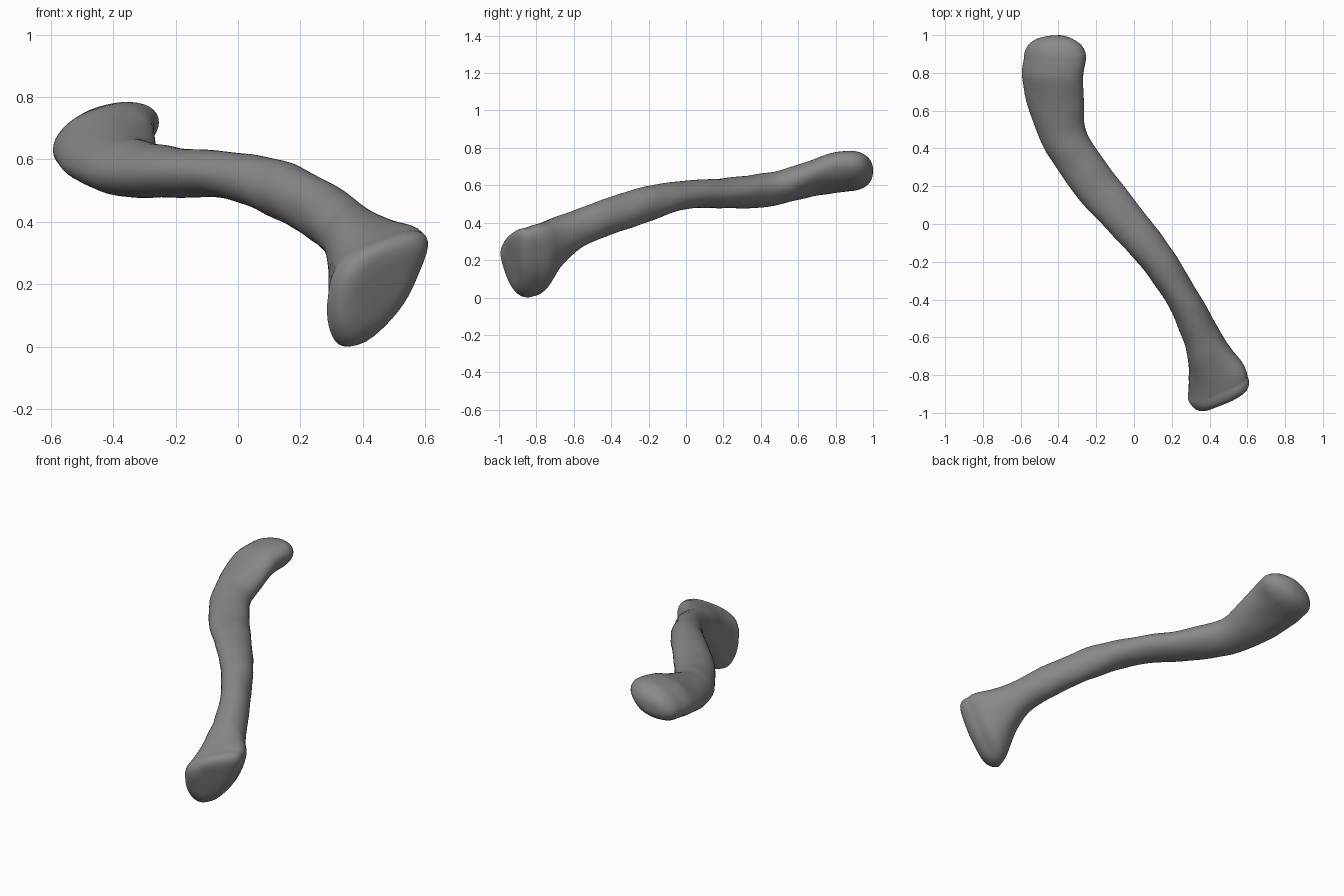
import bpy, bmesh, math
from mathutils import Vector, noise

cube = bpy.data.objects.get("Cube")
if cube:
    bpy.data.objects.remove(cube, do_unlink=True)

SEGMENTS = 40
STEPS = 6

# Stations along the shaft: x, y, z, half width, half height, heading in degrees
STATIONS = [
    (-.42, .88, .678, .165, .1, 0),
    (-.43, .77, .665, .163, .1, 2),
    (-.41, .62, .623, .147, .09, 9),
    (-.355, .43, .575, .118, .092, 24),
    (-.207, .21, .56, .117, .08, 38),
    (-.03, 0, .55, .103, .075, 41),
    (.135, -.2, .505, .092, .095, 36),
    (.26, -.4, .438, .086, .097, 31),
    (.35, -.58, .368, .097, .097, 29),
    (.395, -.7, .295, .118, .124, 27),
    (.42, -.79, .212, .145, .166, 26),
    (.425, -.86, .182, .157, .166, 25),
]


def blend(a, b, c, d, t):
    """Smooth interpolation between stations b and c."""
    return [q + .5 * t * (r - p + t * (2*p - 5*q + 4*r - s + t * (3*(q - r) + s - p)))
            for p, q, r, s in zip(a, b, c, d)]


def ramp(value, start, end):
    """Eased rise from zero at start to one at end."""
    t = min(max((value - start) / (end - start), 0), 1)
    return t * t * (3 - 2 * t)


def power(value, exponent):
    return math.copysign(abs(value) ** exponent, value)


def heading_vector(degrees):
    angle = math.radians(degrees)
    return Vector((math.sin(angle), -math.cos(angle), 0))


def section(station):
    """Ring of points, oval in the shaft and triangular at the flared front end."""
    x, y, z, width, height, heading = station
    forward = heading_vector(heading)
    across = Vector((-forward.y, forward.x, 0))
    flare = ramp(y, -.58, -.86)
    tilt = .25 * ramp(y, .1, .75) + .28 * flare
    lean = .3 * ramp(y, -.25, -.65)
    taper = .5 * flare
    ring = []
    for i in range(SEGMENTS):
        angle = math.tau * i / SEGMENTS
        c, s = math.cos(angle), math.sin(angle)
        # Squarer top, slightly fuller sides below
        if s > 0:
            c, s = power(c, 1 - .6 * taper), power(s, 1 - .6 * taper)
        else:
            c = power(c, 1 - .4 * taper)
        u = width * (c * (1 + .5 * taper * s) + .4 * taper * s)
        v = height * s
        ring.append(Vector((x, y, z + v + tilt * u)) + across * u + forward * lean * v)
    return ring


def dome(ring, direction, depth, flatness):
    """Rings that close an end with a rounded cap, nearest first."""
    centre = sum(ring, Vector()) / len(ring)
    caps = []
    for k in range(1, STEPS * 2):
        angle = math.pi / 2 * k / (STEPS * 2)
        scale = math.cos(angle) ** flatness
        shift = direction * depth * math.sin(angle)
        caps.append([centre + (p - centre) * scale + shift for p in ring])
    return caps


# Loft the shaft through all stations
rings = []
last = len(STATIONS) - 1
for i in range(last):
    four = [STATIONS[min(max(i + k, 0), last)] for k in (-1, 0, 1, 2)]
    rings += [section(blend(*four, n / STEPS)) for n in range(STEPS)]
rings.append(section(STATIONS[-1]))

# Rounded back end and flatter front joint face
back_cap = dome(rings[0], -heading_vector(STATIONS[0][-1]), .117, .8)
front_cap = dome(rings[-1], heading_vector(STATIONS[-1][-1]), .08, .4)
rings = back_cap[::-1] + rings + front_cap

bm = bmesh.new()
loops = [[bm.verts.new(p) for p in ring] for ring in rings]
for a, b in zip(loops, loops[1:]):
    for i in range(SEGMENTS):
        j = (i + 1) % SEGMENTS
        bm.faces.new((a[i], a[j], b[j], b[i]))
bm.faces.new(loops[0])
bm.faces.new(loops[-1])
bmesh.ops.recalc_face_normals(bm, faces=bm.faces)

# Gentle lumps on the surface
bm.normal_update()
offsets = [(v, v.normal * .005 * noise.noise(v.co * 9)) for v in bm.verts]
for v, offset in offsets:
    v.co += offset
low = min(v.co.z for v in bm.verts)
for v in bm.verts:
    v.co.z -= low

mesh = bpy.data.meshes.new("collar_bone")
bm.to_mesh(mesh)
bm.free()
bone = bpy.data.objects.new("collar_bone", mesh)
bpy.context.collection.objects.link(bone)

# Plain grey bone colour
grey = bpy.data.materials.new("bone_grey")
grey.use_nodes = True
colour = (.25, .25, .25, 1)
grey.diffuse_color = colour
grey.node_tree.nodes["Principled BSDF"].inputs["Base Color"].default_value = colour
mesh.materials.append(grey)

bpy.context.view_layer.objects.active = bone
bone.select_set(True)
bpy.ops.object.shade_smooth_by_angle(angle=math.radians(50))
